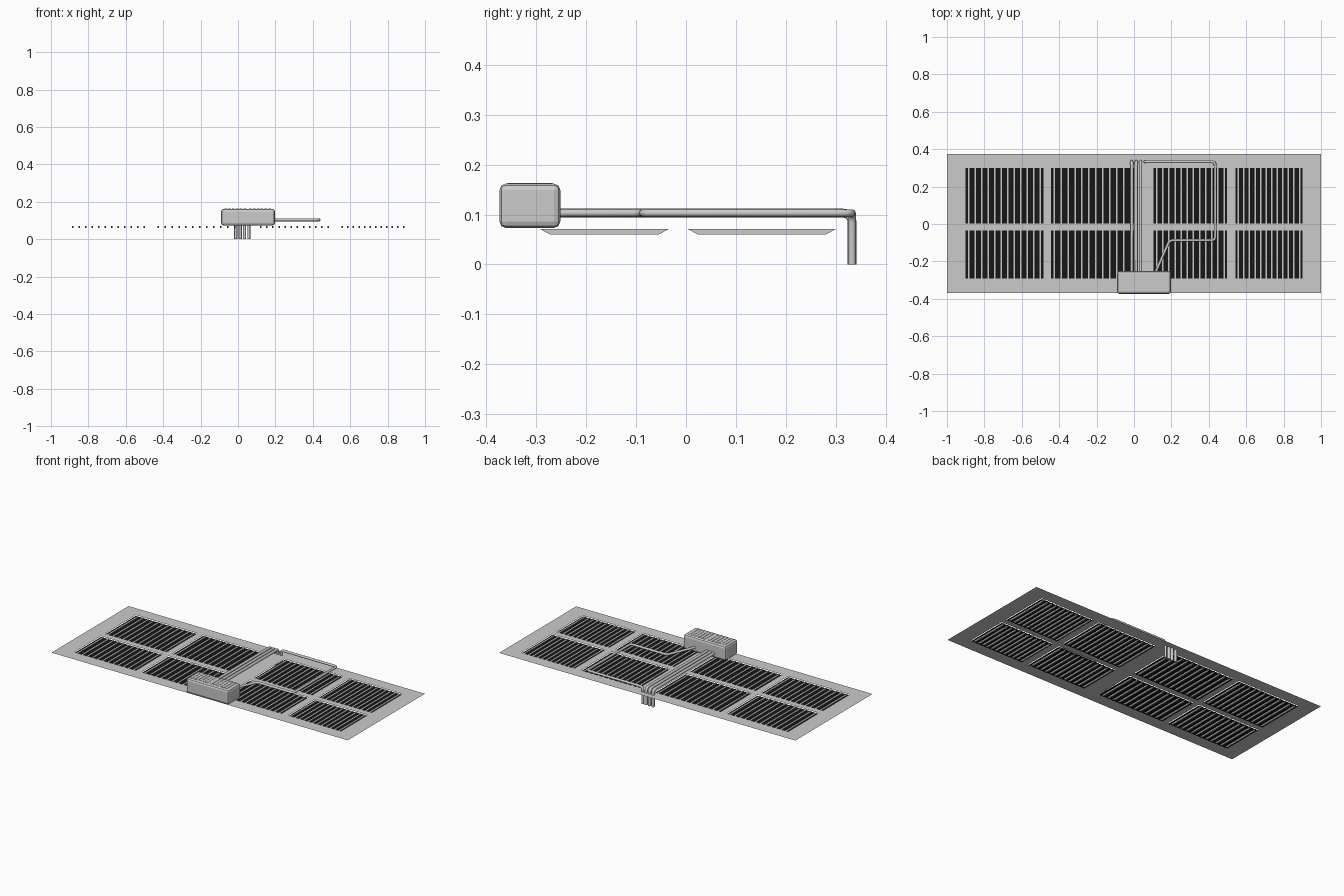
import bpy, bmesh, math
from mathutils import Vector

if "Cube" in bpy.data.objects:
    bpy.data.objects.remove(bpy.data.objects["Cube"])

black = bpy.data.materials.new("black_vent")
black.diffuse_color = (0.008, 0.008, 0.008, 1)
black.use_nodes = True
black.node_tree.nodes["Principled BSDF"].inputs["Base Color"].default_value = black.diffuse_color


def make_object(name, bm, mat=None):
    me = bpy.data.meshes.new(name)
    bm.to_mesh(me)
    bm.free()
    ob = bpy.data.objects.new(name, me)
    bpy.context.collection.objects.link(ob)
    if mat:
        me.materials.append(mat)
    return ob


def quad(bm, x0, x1, y0, y1, z):
    bm.faces.new([bm.verts.new(p) for p in
                  ((x0, y0, z), (x1, y0, z), (x1, y1, z), (x0, y1, z))])


def add_box(bm, x0, x1, y0, y1, z0, z1, inset=0.0):
    """Box whose bottom is shortened in y by inset."""
    lo = [bm.verts.new((x, y, z0)) for x, y in
          ((x0, y0 + inset), (x1, y0 + inset), (x1, y1 - inset), (x0, y1 - inset))]
    hi = [bm.verts.new((x, y, z1)) for x, y in ((x0, y0), (x1, y0), (x1, y1), (x0, y1))]
    bm.faces.new(lo[::-1])
    bm.faces.new(hi)
    for i in range(4):
        j = (i + 1) % 4
        bm.faces.new((lo[i], lo[j], hi[j], hi[i]))


def rounded(points, r, steps=4):
    """Round the inner corners of a path."""
    pts = [Vector(p) for p in points]
    out = [pts[0]]
    for a, b, c in zip(pts, pts[1:], pts[2:]):
        p, q = b + (a - b).normalized() * r, b + (c - b).normalized() * r
        for i in range(steps + 1):
            t = i / steps
            out.append(p * (1 - t) ** 2 + b * 2 * t * (1 - t) + q * t * t)
    return out + [pts[-1]]


def pipe(name, points, radius, bend=0.02, sides=8):
    pts = rounded(points, bend)
    bm = bmesh.new()
    rings = []
    side = None
    for i, p in enumerate(pts):
        d = (pts[min(i + 1, len(pts) - 1)] - pts[max(i - 1, 0)]).normalized()
        side = Vector((1, 0, 0)) if side is None else side
        side = (side - d * side.dot(d)).normalized()
        up = d.cross(side)
        rings.append([bm.verts.new(p + radius * (side * math.cos(k * math.tau / sides)
                                                 + up * math.sin(k * math.tau / sides)))
                      for k in range(sides)])
    for a, b in zip(rings, rings[1:]):
        for k in range(sides):
            m = (k + 1) % sides
            bm.faces.new((a[k], a[m], b[m], b[k]))
    bm.faces.new(rings[0][::-1])
    bm.faces.new(rings[-1])
    for f in bm.faces:
        f.smooth = len(f.verts) == 4
    return make_object(name, bm)


# roof sheet with eight openings
Z = 0.073
xs = [-1, -0.90, -0.485, -0.445, 0.0, 0.105, 0.498, 0.543, 0.90, 1]
ys = [-0.37, -0.292, -0.035, 0.004, 0.30, 0.374]
bm = bmesh.new()
for i in range(len(xs) - 1):
    for j in range(len(ys) - 1):
        if not (i % 2 == 1 and j % 2 == 1):
            quad(bm, xs[i], xs[i + 1], ys[j], ys[j + 1], Z)
bmesh.ops.remove_doubles(bm, verts=bm.verts, dist=1e-5)
make_object("base_sheet", bm)

# dark vent backing and tapered slats
back, slats = bmesh.new(), bmesh.new()
for i in range(1, 9, 2):
    for j in (1, 3):
        x0, x1, y0, y1 = xs[i], xs[i + 1], ys[j], ys[j + 1]
        quad(back, x0, x1, y0, y1, 0.068)
        n = 12
        for k in range(n):
            x = x0 + (k + 0.5) * (x1 - x0) / n
            add_box(slats, x - 0.004, x + 0.004, y0, y1, 0.060, 0.0705, 0.02)
make_object("vent_backing", back, black)
make_object("vent_slats", slats)

# chamfered unit housing
bm = bmesh.new()
add_box(bm, -0.09, 0.197, -0.374, -0.252, 0.073, 0.162)
bmesh.ops.bevel(bm, geom=bm.edges[:], offset=0.013, segments=2, profile=0.5, affect='EDGES')
make_object("unit_housing", bm)

# raised ribs on the lid, in two groups
bm = bmesh.new()
for start in (-0.073, 0.060):
    for k in range(6):
        x = start + k * 0.0205
        add_box(bm, x, x + 0.013, -0.358, -0.268, 0.158, 0.1635)
make_object("housing_ribs", bm)

# three straight pipes from the housing, turning down at the back
PZ, R, BY = 0.103, 0.009, 0.333
for k, x in enumerate((-0.012, 0.012, 0.035)):
    pipe(f"straight_pipe_{k + 1}", [(x, -0.26, PZ), (x, BY, PZ), (x, BY, 0)], R)

# fourth pipe, routed round the right side
pipe("routed_pipe", [(0.115, -0.26, PZ), (0.19, -0.087, PZ), (0.434, -0.087, PZ),
                     (0.434, BY, PZ), (0.058, BY, PZ), (0.058, BY, 0)], 0.0075)
